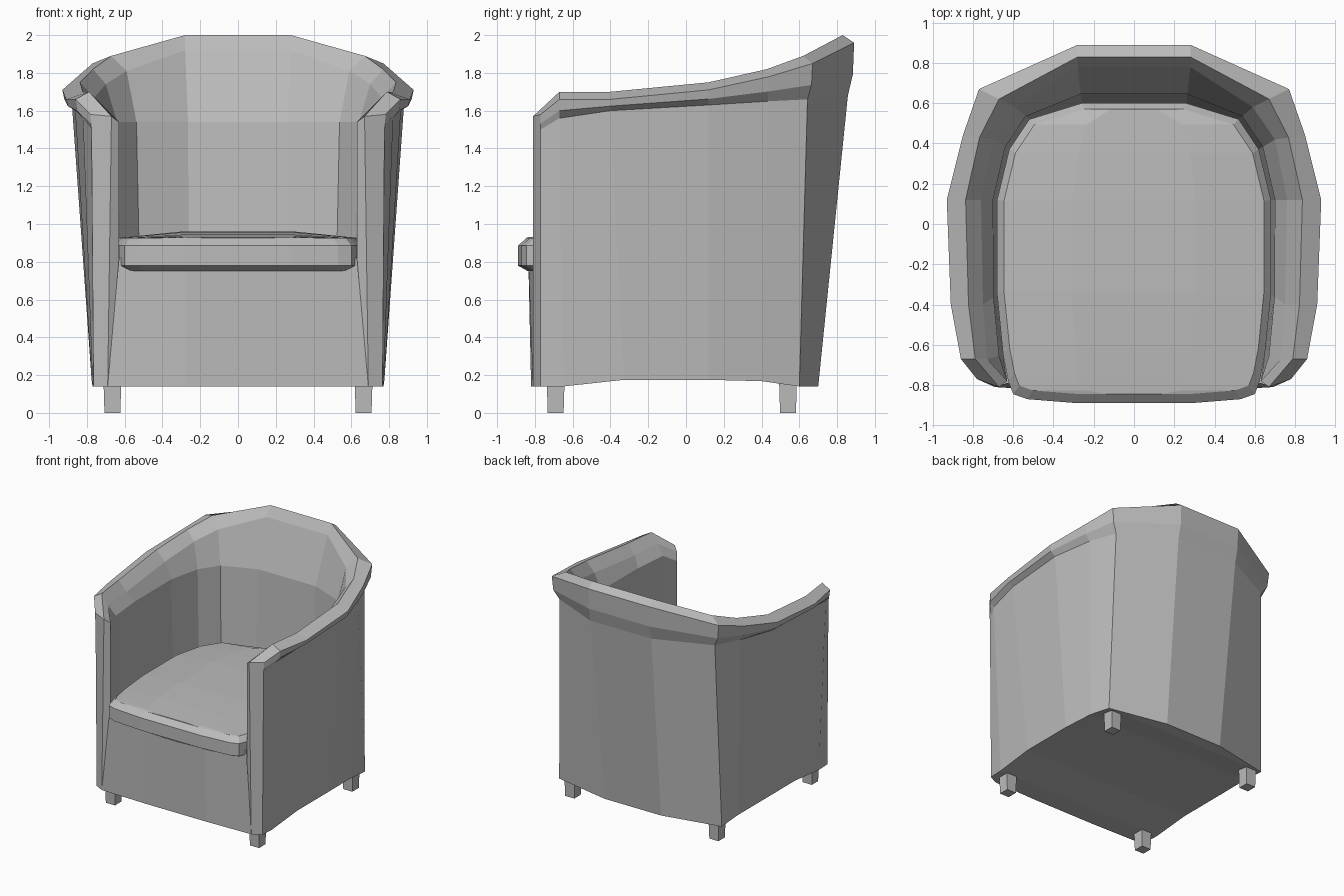
import bpy, bmesh
from mathutils import Vector

cube = bpy.data.objects.get("Cube")
if cube:
    bpy.data.objects.remove(cube, do_unlink=True)

grey = bpy.data.materials.new("grey_upholstery")
grey.use_nodes = True
grey.diffuse_color = (0.5, 0.5, 0.5, 1)
grey.node_tree.nodes["Principled BSDF"].inputs["Base Color"].default_value = grey.diffuse_color


def grid_faces(bm, rows):
    """Skin neighbouring rows of points with quads."""
    grid = [[bm.verts.new(p) for p in row] for row in rows]
    for a, b in zip(grid, grid[1:]):
        for i in range(len(a) - 1):
            bm.faces.new((a[i], a[i + 1], b[i + 1], b[i]))


def finish(name, bm, mirrored=True):
    """Clean the mesh, mirror it across x and assign the material."""
    bmesh.ops.remove_doubles(bm, verts=bm.verts, dist=0.0005)
    bmesh.ops.dissolve_degenerate(bm, edges=bm.edges, dist=0.0005)
    if mirrored:
        source = bm.verts[:] + bm.edges[:] + bm.faces[:]
        copy = bmesh.ops.duplicate(bm, geom=source)["geom"]
        copied_verts = [v for v in copy if isinstance(v, bmesh.types.BMVert)]
        copied_faces = [f for f in copy if isinstance(f, bmesh.types.BMFace)]
        for v in copied_verts:
            v.co.x = -v.co.x
        bmesh.ops.reverse_faces(bm, faces=copied_faces)
        bmesh.ops.remove_doubles(bm, verts=bm.verts, dist=0.0005)
    bmesh.ops.recalc_face_normals(bm, faces=bm.faces)
    mesh = bpy.data.meshes.new(name)
    bm.to_mesh(mesh)
    bm.free()
    mesh.materials.append(grey)
    obj = bpy.data.objects.new(name, mesh)
    bpy.context.collection.objects.link(obj)
    return obj


def at(p, z):
    return Vector((p[0], p[1], z))


def mix(a, b, t):
    return Vector(a).lerp(Vector(b), t)


def bottom_z(y):
    """Lower edge arches gently between the legs."""
    return 0.14 + 0.035 * max(0, min(1, (0.6 - abs(y)) / 0.25))


# Stations from arm front to back: seat, lip, outer rim, base, rim height, wall height
stations = [
    ((.63, -.78), (.63, -.78), (.78, -.77), (.765, -.77), 1.62, 1.50),
    ((.65, -.65), (.73, -.67), (.86, -.67), (.77, -.65), 1.70, 1.56),
    ((.68, -.35), (.75, -.40), (.91, -.40), (.775, -.33), 1.70, 1.60),
    ((.68, .12), (.76, .12), (.93, .12), (.775, .12), 1.75, 1.63),
    ((.62, .37), (.70, .42), (.85, .44), (.765, .40), 1.82, 1.65),
    ((.52, .52), (.59, .58), (.77, .67), (.75, .60), 1.89, 1.66),
    ((.26, .60), (.28, .78), (.28, .89), (.26, .70), 2.00, 1.68),
]
stations.append(tuple((0, p[1]) if isinstance(p, tuple) else p for p in stations[-1]))

# Wraparound arms and back
nose_top, nose_foot = Vector((.67, -.81, 1.57)), Vector((.69, -.81, .14))
shell = bmesh.new()
rows = []
for i, (seat, lip, outer, base, top, wall) in enumerate(stations):
    front = i == 0
    wall_xy = mix(outer, lip, 0.03 if front else 0.3)
    lip_z = top - 0.08
    crest = nose_top if front else at(mix(lip, outer, 0.45), top)
    rows.append([
        at(seat, .14 if front else .7),
        at(mix(seat, lip, 0.25), min(1.54, lip_z - 0.08)),
        at(lip, lip_z),
        crest,
        at(outer, top - 0.04),
        at(mix(outer, wall_xy, 0.2), top - 0.04 + 0.6 * (wall - top + 0.04)),
        at(wall_xy, wall),
        at(base, bottom_z(base[1])),
    ])
grid_faces(shell, rows)
for loop in (rows[0][:4], rows[0][:2:-1]):
    shell.faces.new([shell.verts.new(p) for p in loop + [nose_foot]])
finish("tub_shell", shell)

# Underside and bowed front panel
base = bmesh.new()
panel_foot = [nose_foot, Vector((.28, -.82, .14)), Vector((0, -.82, .14))]
rim = [row[-1] for row in rows[::-1]] + panel_foot
grid_faces(base, [rim, [Vector((0, p.y, p.z)) for p in rim]])
panel_top = [Vector((.63, -.79, .82)), Vector((.28, -.835, .82)), Vector((0, -.835, .82))]
grid_faces(base, [panel_foot, panel_top])
finish("seat_base", base)

# Seat cushion with chamfered edge and crowned top
outline = [Vector(s[0]) for s in stations[::-1]]
outline[-1].x -= 0.005
outline += [Vector(p) for p in ((.60, -.845), (.53, -.87), (.28, -.89), (0, -.89))]


def cushion_ring(inset, z):
    return [at(p * (1 - inset), z) for p in outline]


def crown(scale):
    return [Vector((p.x * scale, p.y * .95, .925 + .035 * (1 - (p.y / .95) ** 2)))
            for p in outline]


cushion = bmesh.new()
grid_faces(cushion, [
    [Vector((0, p.y * .95, .75)) for p in outline],
    cushion_ring(.06, .75), cushion_ring(0, .78), cushion_ring(0, .885),
    cushion_ring(.05, .925), crown(.45), crown(0),
])
finish("seat_cushion", cushion)

# Four short tapered legs
for side, x in (("right", -.665), ("left", .665)):
    for end, y in (("front", -.69), ("back", .54)):
        leg = bmesh.new()
        bmesh.ops.create_cube(leg, size=1)
        for v in leg.verts:
            width = .094 if v.co.z > 0 else .084
            v.co = Vector((x + v.co.x * width, y + v.co.y * width, .165 * (v.co.z + .5)))
        finish(f"{end}_{side}_leg", leg, mirrored=False)
